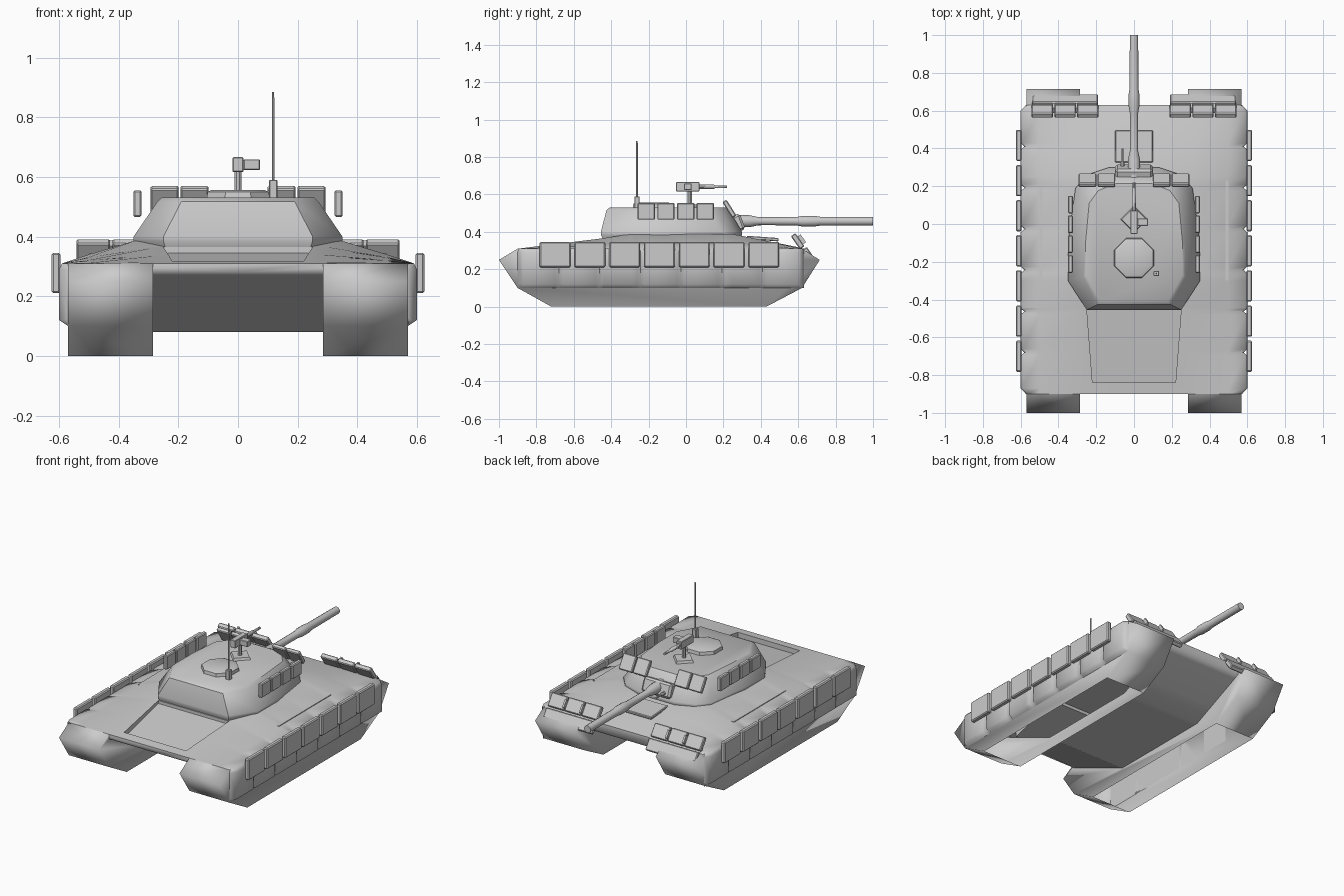
import bpy, bmesh, math
from mathutils import Vector, Matrix

if "Cube" in bpy.data.objects:
    bpy.data.objects.remove(bpy.data.objects["Cube"], do_unlink=True)

grey = bpy.data.materials.new("plain_grey")
grey.use_nodes = True
grey.diffuse_color = (0.6, 0.6, 0.6, 1)
grey.node_tree.nodes["Principled BSDF"].inputs["Base Color"].default_value = (0.6, 0.6, 0.6, 1)


def shade(ob, degrees):
    bpy.ops.object.select_all(action="DESELECT")
    ob.select_set(True)
    bpy.context.view_layer.objects.active = ob
    bpy.ops.object.shade_smooth_by_angle(angle=math.radians(degrees))


def finish(name, bm, smooth=None):
    """Turn a bmesh into a named, coloured object."""
    bmesh.ops.recalc_face_normals(bm, faces=bm.faces)
    mesh = bpy.data.meshes.new(name)
    bm.to_mesh(mesh)
    bm.free()
    mesh.materials.append(grey)
    ob = bpy.data.objects.new(name, mesh)
    bpy.context.collection.objects.link(ob)
    if smooth:
        shade(ob, smooth)
    return ob


def loft(name, rings, smooth=None):
    """Skin closed rings of equal length and cap both ends."""
    bm = bmesh.new()
    loops = [[bm.verts.new(p) for p in ring] for ring in rings]
    n = len(loops[0])
    for a, b in zip(loops, loops[1:]):
        for i in range(n):
            j = (i + 1) % n
            bm.faces.new((a[i], a[j], b[j], b[i]))
    bm.faces.new(loops[0])
    bm.faces.new(loops[-1])
    return finish(name, bm, smooth)


def mirrored(half):
    """Close a half outline whose centre points lie on x = 0."""
    return half + [(-x, v) for x, v in reversed(half) if x > 0]


def box(name, centre, size, tilt=0.0, bevel=0.0):
    bm = bmesh.new()
    bmesh.ops.create_cube(bm, size=1, matrix=Matrix.Diagonal((*size, 1)))
    if bevel:
        bmesh.ops.bevel(bm, geom=bm.edges[:], offset=bevel, segments=1, affect="EDGES")
    bm.transform(Matrix.Translation(centre) @ Matrix.Rotation(math.radians(tilt), 4, "X"))
    return finish(name, bm)


def turned(name, start, axis, profile, sides=12, smooth=40, phase=0.5):
    """Round part: profile of (distance, radius) along an axis."""
    turn = Vector(axis).to_track_quat("Z", "Y")
    rings = []
    for d, r in profile:
        ring = []
        for i in range(sides):
            a = 2 * math.pi * (i + phase) / sides
            ring.append(Vector(start) + turn @ Vector((r * math.cos(a), r * math.sin(a), d)))
        rings.append(ring)
    return loft(name, rings, smooth)


# Hull: key sections along y as (y, top, deck half width, belly)
keys = [
    (-0.90, 0.31, 0.27, 0.28), (-0.45, 0.365, 0.29, 0.08), (-0.30, 0.388, 0.34, 0.08),
    (0.25, 0.388, 0.33, 0.08), (0.60, 0.318, 0.33, 0.235), (0.63, 0.31, 0.33, 0.25),
]


def section(y):
    """Interpolate top, deck width and belly between the key sections."""
    for a, b in zip(keys, keys[1:]):
        if y <= b[0]:
            t = (y - a[0]) / (b[0] - a[0])
            return [p + (q - p) * t for p, q in zip(a, b)][1:]


# Skirt half width along y, with a shallow groove between panels
widths = {k[0]: 0.6 for k in keys}
widths.update({-0.90: 0.572, -0.87: 0.6, 0.63: 0.572})
for i in range(6):
    groove = -0.68 + 0.218 * i
    widths.update({groove - 0.018: 0.6, groove: 0.58, groove + 0.018: 0.6})

eaves, inside = 0.31, 0.295
rings = []
for y in sorted(widths):
    top, deck, belly = section(y)
    side = widths[y]
    half = [(0, top), (deck, top), (0.5, eaves + (top - eaves) * 0.38), (side - 0.01, eaves),
            (side, eaves - 0.02), (side, 0.12), (0.57, 0.1), (0.57, inside),
            (0.285, inside), (0.285, belly), (0, belly)]
    rings.append([(x, y, z) for x, z in mirrored(half)])
hull = loft("hull", rings)

# Sunken engine deck at the rear
floor = [(0.25, -0.45, 0.345), (-0.25, -0.45, 0.345), (-0.22, -0.84, 0.285), (0.22, -0.84, 0.285)]
cutter = loft("engine_deck_cutter", [floor, [(x, y, 0.5) for x, y, z in floor]])
cutter.hide_render = True
cut = hull.modifiers.new("engine_deck", "BOOLEAN")
cut.operation, cut.solver, cut.object = "DIFFERENCE", "EXACT", cutter
bpy.context.view_layer.objects.active = hull
bpy.ops.object.modifier_apply(modifier=cut.name)
bpy.data.objects.remove(cutter, do_unlink=True)

# Open the hull shell above the tracks
bm = bmesh.new()
bm.from_mesh(hull.data)
hidden = [f for f in bm.faces
          if all(abs(v.co.z - inside) < 0.001 for v in f.verts)
          or all(abs(abs(v.co.x) - 0.285) < 0.001 for v in f.verts)]
bmesh.ops.delete(bm, geom=hidden, context="FACES")
bm.to_mesh(hull.data)
bm.free()
shade(hull, 70)

# Track housings: thin side walls with rounded closed ends, open underneath
profile = [(-0.72, 0), (-0.9, 0.1), (-1, 0.25), (-0.9, 0.31),
           (0.62, 0.31), (0.715, 0.25), (0.62, 0.1), (0.43, 0)]
belly_line = [(k[0], k[3]) for k in keys]
for side, label in ((1, "left"), (-1, "right")):
    bm = bmesh.new()
    inner = [bm.verts.new((side * 0.285, y, z)) for y, z in profile]
    outer = [bm.verts.new((side * 0.57, y, z)) for y, z in profile]
    under = [bm.verts.new((side * 0.285, y, z)) for y, z in belly_line]
    for i in range(len(profile) - 1):
        if i != 3:
            bm.faces.new((inner[i], inner[i + 1], outer[i + 1], outer[i]))
    bm.faces.new(inner[:4] + under + inner[4:])
    bm.faces.new(outer)
    finish("track_housing_" + label, bm, 120)

    # Skirt armour blocks
    for i in range(7):
        box(f"skirt_block_{label}_{i}", (side * 0.61, -0.70 + 0.186 * i, 0.278),
            (0.03, 0.165, 0.135), bevel=0.006)
    # Turret side blocks
    for i in range(4):
        box(f"turret_side_block_{label}_{i}", (side * 0.337, -0.212 + 0.105 * i, 0.51),
            (0.026, 0.093, 0.09), bevel=0.005)
    # Turret front blocks
    for i in range(2):
        box(f"turret_front_block_{label}_{i}", (side * (0.146 + 0.1 * i), 0.232, 0.523),
            (0.093, 0.026, 0.1), 32, 0.005)
    # Glacis blocks with clips, and a lower plate under them
    for i in range(3):
        box(f"glacis_block_{label}_{i}", (side * (0.245 + 0.12 * i), 0.597, 0.35),
            (0.113, 0.03, 0.085), 35, 0.005)
    box("glacis_lower_plate_" + label, (side * 0.365, 0.655, 0.28), (0.35, 0.03, 0.075), 35, 0.005)
    for x in (0.305, 0.425):
        box(f"glacis_clip_{label}_{x}", (side * x, 0.615, 0.357), (0.012, 0.03, 0.05), 35)
    # Side ledge on the hull roof
    box("roof_ledge_" + label, (side * 0.49, -0.035, 0.338), (0.02, 0.53, 0.012))

# Turret: faceted shell with sloped sides
base = [(0, 0.3), (0.13, 0.3), (0.25, 0.26), (0.31, 0.19), (0.35, -0.1), (0.35, -0.3), (0.25, -0.455)]
roof = [(0, 0.23), (0.1, 0.23), (0.2, 0.19), (0.25, 0.12), (0.27, -0.1), (0.27, -0.28), (0.19, -0.425)]


def level(outline, z, scale=1.0):
    return [(x * scale, (y + 0.08) * scale - 0.08, z) for x, y in mirrored(outline)]


loft("turret", [level(base, 0.36, 0.97), level(base, 0.385), level(base, 0.4),
                level(roof, 0.517), level(roof, 0.53, 0.95)], 38)
turned("commander_cupola", (0, -0.18, 0.52), (0, 0, 1),
       [(0, 0.115), (0.03, 0.11), (0.036, 0.095)], 8, 25)

# Main gun with sleeve and mantlet
box("gun_mantlet", (0, 0.27, 0.445), (0.2, 0.07, 0.09), 20, 0.012)
turned("main_gun", (0, 0.24, 0.457), (0, 1, 0),
       [(0, 0.035), (0.1, 0.033), (0.15, 0.022), (0.35, 0.023), (0.38, 0.029),
        (0.45, 0.029), (0.48, 0.024), (0.76, 0.023)])
turned("coaxial_gun", (-0.06, 0.26, 0.44), (0, 1, 0),
       [(0, 0.011), (0.07, 0.011), (0.075, 0.006), (0.14, 0.006)], 8)

# Driver hatch plate
box("driver_hatch", (0, 0.41, 0.364), (0.2, 0.17, 0.018), -4, 0.004)

# Roof machine gun on a diamond plate
turned("gun_pivot_plate", (0, 0.025, 0.525), (0, 0, 1), [(0, 0.075), (0.02, 0.065)], 4, 20, 0)
turned("gun_post", (0, 0.02, 0.53), (0, 0, 1), [(0, 0.013), (0.09, 0.013)], 8)
box("roof_gun_body", (0, 0.01, 0.641), (0.036, 0.125, 0.05), bevel=0.003)
box("ammo_box", (0.046, 0.01, 0.641), (0.056, 0.04, 0.036), bevel=0.003)
turned("roof_gun_barrel", (0, 0.07, 0.641), (0, 1, 0),
       [(0, 0.012), (0.08, 0.012), (0.085, 0.008), (0.15, 0.008)], 8)

# Antenna
box("antenna_base", (0.118, -0.262, 0.555), (0.028, 0.028, 0.07), bevel=0.003)
turned("antenna_rod", (0.118, -0.262, 0.58), (0, 0, 1), [(0, 0.005), (0.305, 0.004)], 6)
